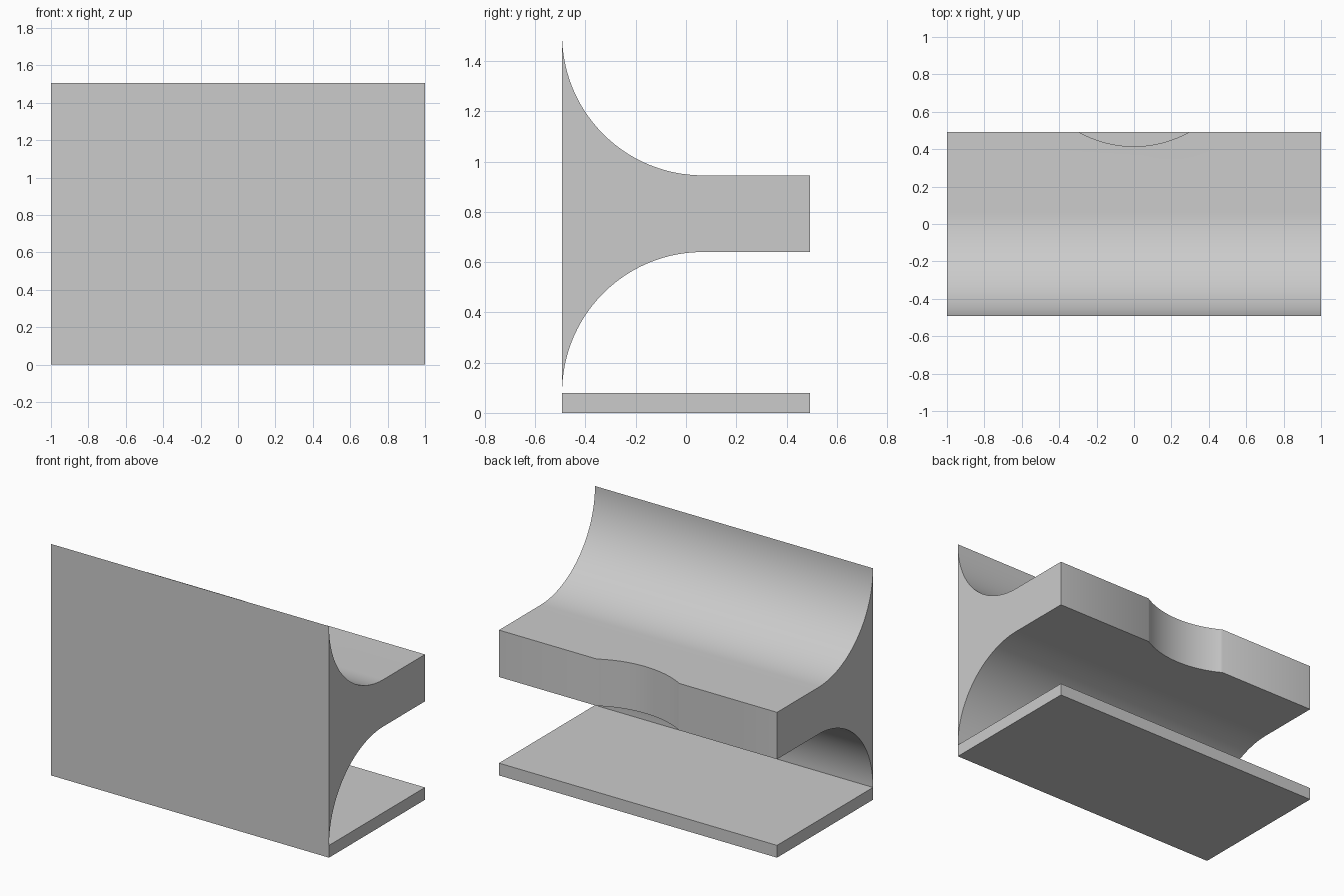
import bpy
import bmesh
import math

cube = bpy.data.objects.get("Cube")
if cube:
    bpy.data.objects.remove(cube, do_unlink=True)

WIDTH, BACK = 2.0, 0.493
BASE_TOP, TOP, RADIUS = 0.08, 1.505, 0.56
NOTCH_RADIUS, NOTCH_DEPTH = 0.604, 0.078

grey = bpy.data.materials.new("plain grey")
grey.use_nodes = True
colour = (0.6, 0.6, 0.6, 1)
grey.diffuse_color = colour
grey.node_tree.nodes["Principled BSDF"].inputs["Base Color"].default_value = colour


def extrude_profile(name, points, offset):
    """Make a solid by sweeping a flat outline along an offset."""
    bm = bmesh.new()
    face = bm.faces.new([bm.verts.new(p) for p in points])
    swept = bmesh.ops.extrude_face_region(bm, geom=[face])["geom"]
    verts = [v for v in swept if isinstance(v, bmesh.types.BMVert)]
    bmesh.ops.translate(bm, verts=verts, vec=offset)
    bmesh.ops.recalc_face_normals(bm, faces=bm.faces)
    mesh = bpy.data.meshes.new(name)
    bm.to_mesh(mesh)
    bm.free()
    mesh.materials.append(grey)
    obj = bpy.data.objects.new(name, mesh)
    bpy.context.collection.objects.link(obj)
    return obj


def smooth(obj):
    bpy.ops.object.select_all(action="DESELECT")
    obj.select_set(True)
    bpy.context.view_layer.objects.active = obj
    bpy.ops.object.shade_smooth_by_angle(angle=math.radians(30))


# Flat base plate
x = -WIDTH / 2
extrude_profile("base_plate", [(x, -BACK, 0), (x, BACK, 0), (x, BACK, BASE_TOP),
                               (x, -BACK, BASE_TOP)], (WIDTH, 0, 0))

# Shelf that flares into the front panel through two quarter-round coves
STEPS = 40
angles = [math.pi / 2 * i / STEPS for i in range(STEPS + 1)]
lower = [(-BACK + RADIUS * (1 - math.cos(a)), BASE_TOP + RADIUS * math.sin(a))
         for a in angles]
lower.append((BACK, BASE_TOP + RADIUS))
upper = [(y, BASE_TOP + TOP - z) for y, z in reversed(lower)]
body = extrude_profile("flared_shelf", [(x, y, z) for y, z in lower + upper],
                       (WIDTH, 0, 0))

# Shallow round notch in the back edge of the shelf
centre_y = BACK - NOTCH_DEPTH + NOTCH_RADIUS
circle = [(NOTCH_RADIUS * math.cos(t), centre_y + NOTCH_RADIUS * math.sin(t), BASE_TOP + 0.1)
          for t in (math.tau * i / 128 for i in range(128))]
cutter = extrude_profile("notch_cutter", circle, (0, 0, 1.2))
cutter.hide_render = True
cutter.hide_set(True)
cut = body.modifiers.new("back_notch", "BOOLEAN")
cut.operation = "DIFFERENCE"
cut.solver = "EXACT"
cut.object = cutter
bpy.context.view_layer.objects.active = body
bpy.ops.object.modifier_apply(modifier=cut.name)
bpy.data.objects.remove(cutter, do_unlink=True)
smooth(body)
